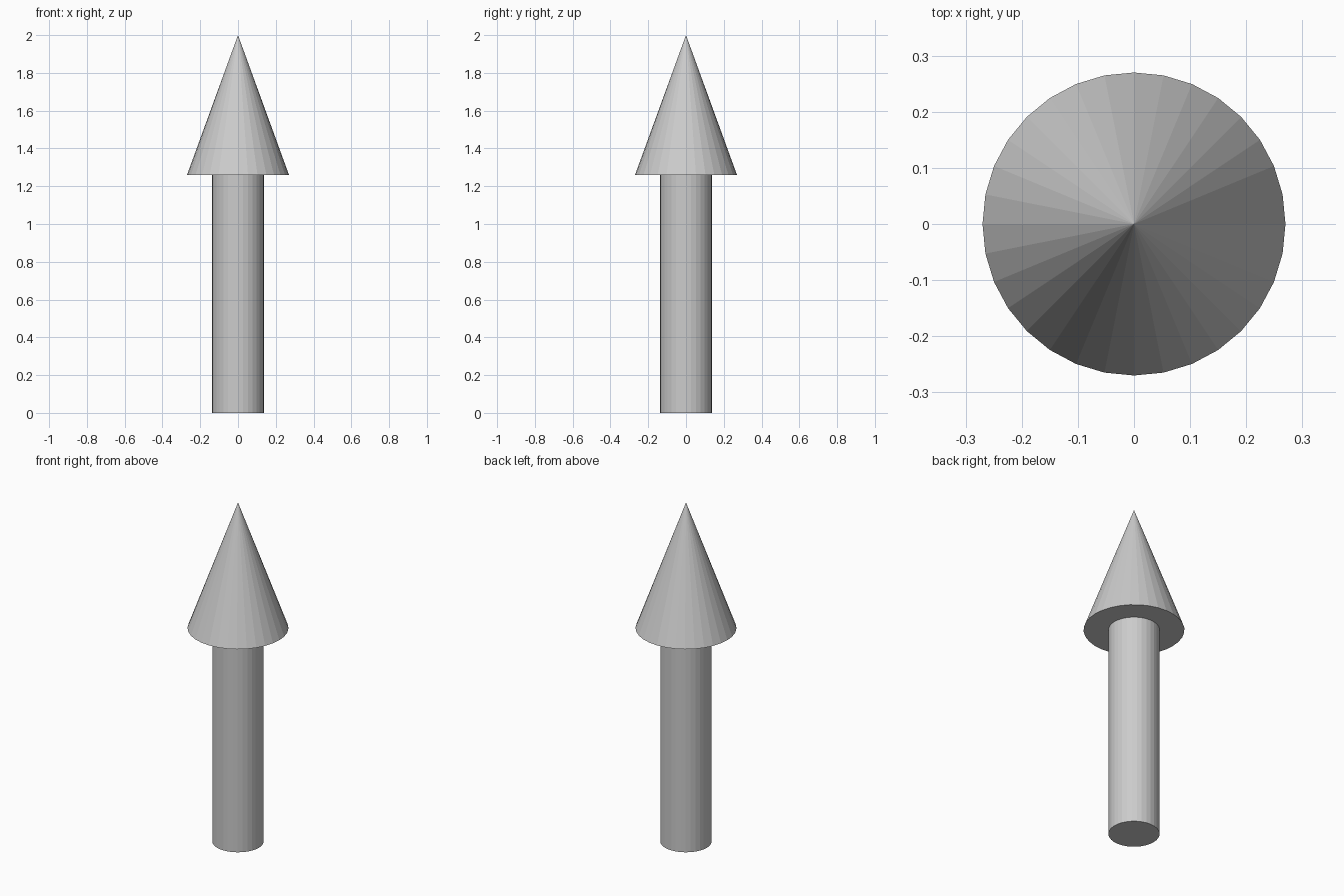
import bpy

if "Cube" in bpy.data.objects:
    bpy.data.objects.remove(bpy.data.objects["Cube"])

SIDES = 32
JOINT = 1.26  # height where the shaft meets the head


def add_cone(name, r_bottom, r_top, z0, z1):
    bpy.ops.mesh.primitive_cone_add(
        vertices=SIDES, radius1=r_bottom, radius2=r_top,
        depth=z1 - z0, location=(0, 0, (z0 + z1) / 2))
    obj = bpy.context.object
    obj.name = name
    return obj


# Straight round shaft
add_cone("arrow_shaft", 0.137, 0.137, 0.0, JOINT)

# Pointed head
add_cone("arrow_head", 0.27, 0.0, JOINT, 2.0)
